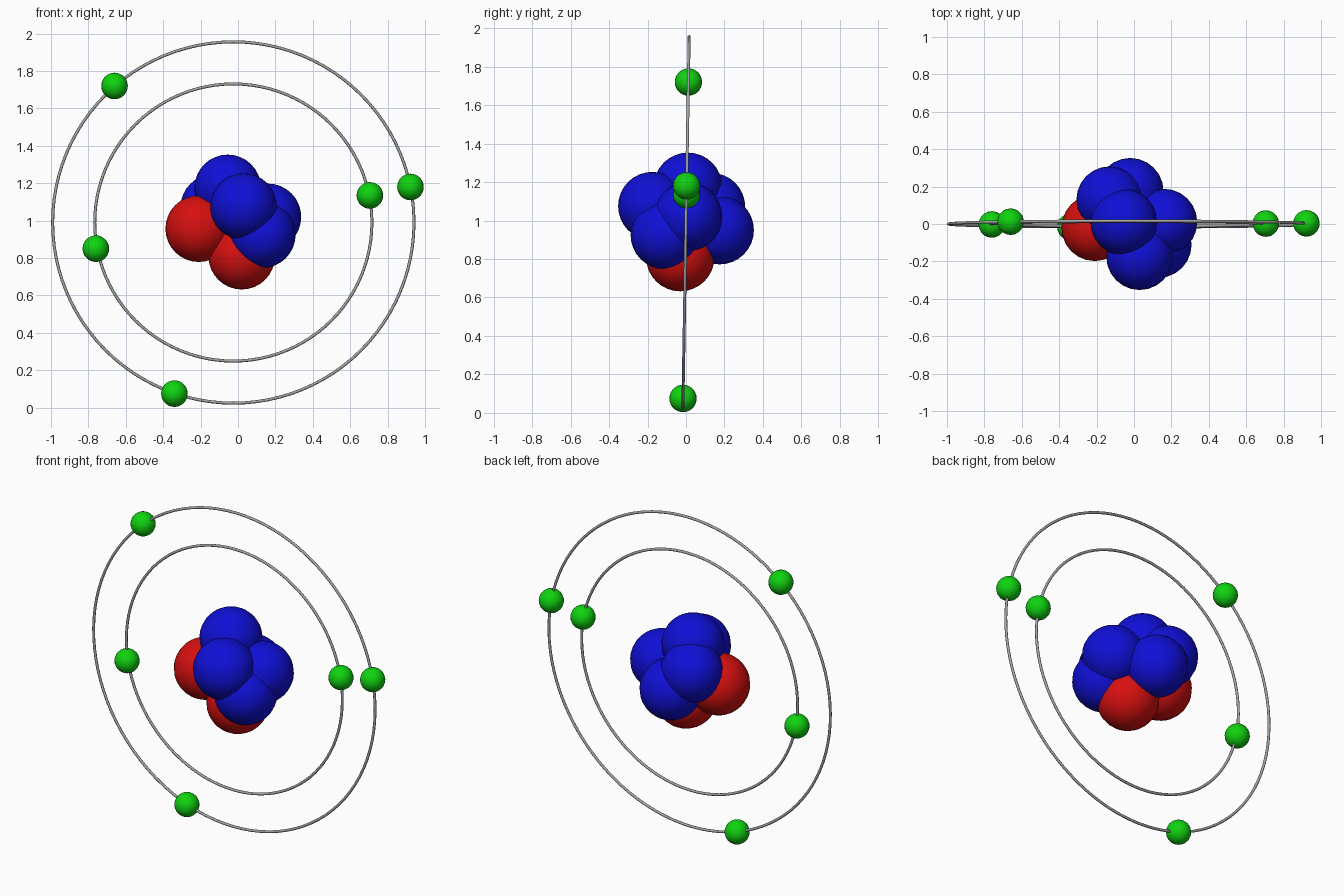
import bpy
import math

cube = bpy.data.objects.get("Cube")
if cube:
    bpy.data.objects.remove(cube, do_unlink=True)


def make_material(name, rgb):
    mat = bpy.data.materials.new(name)
    mat.use_nodes = True
    color = (*rgb, 1.0)
    mat.diffuse_color = color
    mat.node_tree.nodes["Principled BSDF"].inputs["Base Color"].default_value = color
    return mat


BLUE = make_material("blue", (0.005, 0.005, 0.68))
RED = make_material("red", (0.68, 0.005, 0.005))
GREEN = make_material("green", (0.005, 0.65, 0.005))
GRAY = make_material("gray", (0.38, 0.38, 0.38))


def finish(name, mat):
    obj = bpy.context.object
    obj.name = name
    obj.data.materials.append(mat)
    bpy.ops.object.shade_smooth_by_angle(angle=math.radians(40))
    return obj


def ball(name, center, radius, mat, segments, rings):
    bpy.ops.mesh.primitive_uv_sphere_add(
        segments=segments, ring_count=rings, radius=radius, location=center)
    return finish(name, mat)


# Nucleus: a packed cluster of overlapping balls
NUCLEON_RADIUS = 0.178
blue_balls = {
    "front": (0.03, -0.175, 1.075),
    "top": (-0.055, 0.01, 1.175),
    "left": (0.16, 0.01, 1.02),
    "lower_left": (0.13, -0.11, 0.925),
    "back": (-0.02, 0.175, 0.95),
    "upper_back": (-0.13, 0.13, 1.07),
}
red_balls = {
    "right": (-0.21, -0.02, 0.957),
    "bottom": (0.02, -0.03, 0.81),
}
for label, center in blue_balls.items():
    ball("blue_nucleon_" + label, center, NUCLEON_RADIUS, BLUE, 24, 16)
for label, center in red_balls.items():
    ball("red_nucleon_" + label, center, NUCLEON_RADIUS, RED, 24, 16)

# Orbits: two thin concentric rings, leaning very slightly back
CENTER = (-0.025, 0, 0.99)
LEAN = 0.017
for name, radius in (("outer_orbit", 0.966), ("inner_orbit", 0.741)):
    bpy.ops.mesh.primitive_torus_add(
        major_radius=radius, minor_radius=0.008,
        major_segments=96, minor_segments=10,
        location=CENTER, rotation=(math.pi / 2 - LEAN, 0, 0))
    finish(name, GRAY)

# Electrons: small balls riding on the leaning rings
electrons = [(-0.66, 1.72), (0.922, 1.18), (-0.34, 0.075),
             (0.705, 1.135), (-0.76, 0.85)]
for i, (x, z) in enumerate(electrons):
    ball("electron_%d" % (i + 1), (x, (z - CENTER[2]) * LEAN, z), 0.071, GREEN, 20, 14)
